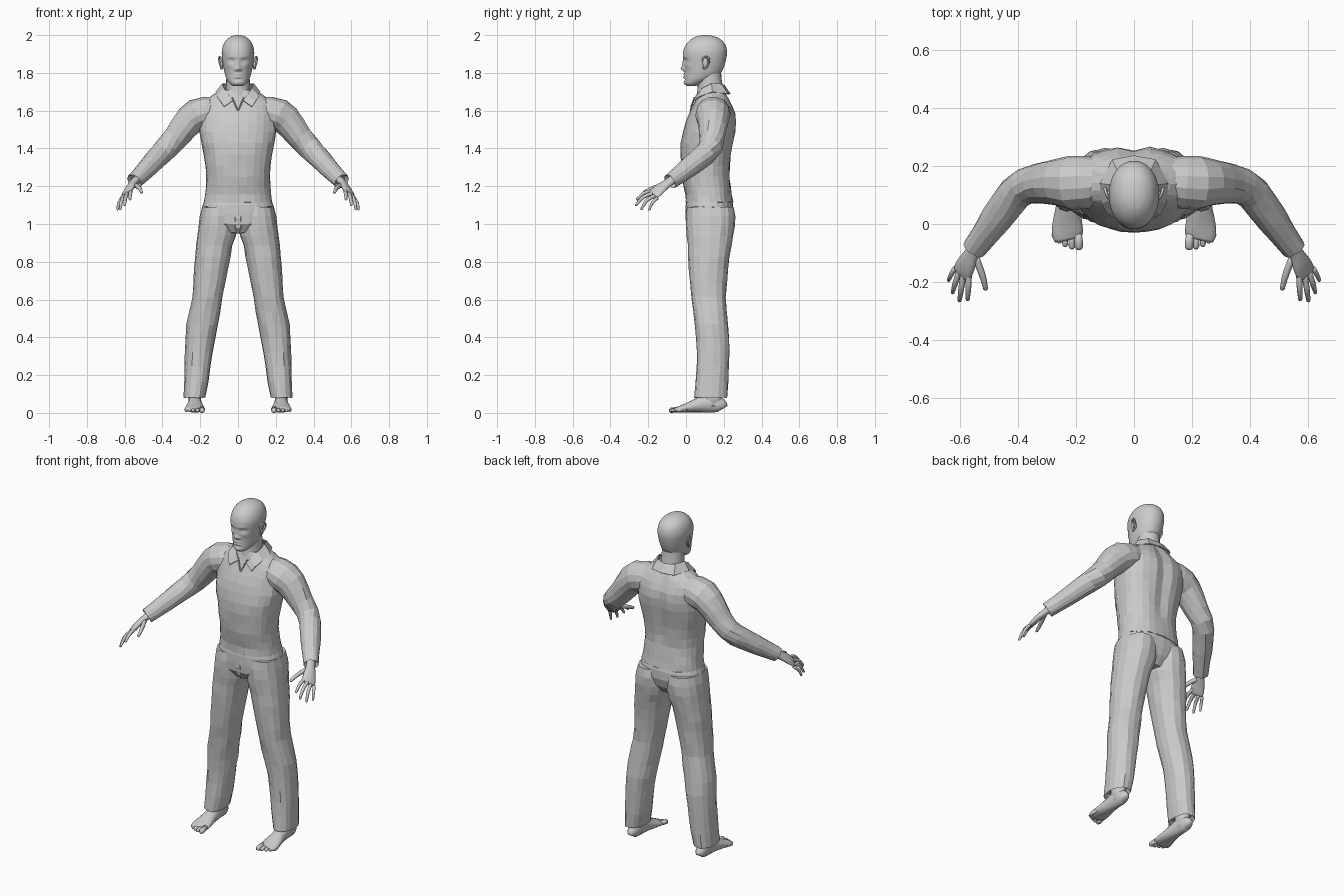
import bpy, bmesh, random
from math import sin, cos, pi, exp, copysign
from mathutils import Vector as V

random.seed(4)


def smooth_rows(rows, n):
    """Catmull-Rom resampling of equal-length tuples to n rows."""
    out, m = [], len(rows) - 1
    for k in range(n):
        f = k / (n - 1) * m
        i = min(int(f), m - 1)
        t = f - i
        p = [rows[max(0, min(m, j))] for j in (i - 1, i, i + 1, i + 2)]
        out.append([0.5 * (2 * b + (c - a) * t + (2 * a - 5 * b + 4 * c - d) * t * t
                    + (3 * b - a - 3 * c + d) * t ** 3) for a, b, c, d in zip(*p)])
    return out


def finish(name, bm, smooth=False, mirror=False):
    bmesh.ops.recalc_face_normals(bm, faces=bm.faces)
    for f in bm.faces:
        f.smooth = smooth
    me = bpy.data.meshes.new(name)
    bm.to_mesh(me)
    bm.free()
    ob = bpy.data.objects.new(name, me)
    bpy.context.collection.objects.link(ob)
    if mirror:
        ob.modifiers.new("mirror", "MIRROR")
    return ob


def add_loft(bm, rings):
    """Skin a list of closed rings and cap both ends."""
    vs = [[bm.verts.new(p) for p in r] for r in rings]
    n = len(vs[0])
    for a, b in zip(vs, vs[1:]):
        for i in range(n):
            bm.faces.new((a[i], a[(i + 1) % n], b[(i + 1) % n], b[i]))
    bm.faces.new(vs[0])
    bm.faces.new(vs[-1])


def tube_rings(rows, n=12, ref=(0, 0, 1)):
    """Rings along a path; rows are x, y, z, side radius, radius along ref."""
    pts = [V(r[:3]) for r in rows]
    rings = []
    for i, r in enumerate(rows):
        t = (pts[min(i + 1, len(pts) - 1)] - pts[max(i - 1, 0)]).normalized()
        b = V(ref)
        b = (b - t * b.dot(t)).normalized()
        a = t.cross(b)
        rings.append([pts[i] + a * r[3] * cos(2 * pi * k / n) + b * r[4] * sin(2 * pi * k / n)
                      for k in range(n)])
    return rings


def section_rings(rows, n=24, p=2.3):
    """Horizontal rings; rows are z, centre x, half width, front y, back y."""
    rings = []
    for z, xc, rx, yf, yb in rows:
        ring = []
        for k in range(n):
            c, s = cos(2 * pi * k / n), sin(2 * pi * k / n)
            ring.append(V((xc + rx * copysign(abs(c) ** (2 / p), c),
                           (yf + yb) / 2 + (yb - yf) / 2 * copysign(abs(s) ** (2 / p), s), z)))
        rings.append(ring)
    return rings


def jitter(rings, a=0.0025):
    return [[q + V([random.uniform(-a, a) for _ in range(3)]) for q in r] for r in rings]


def g(d, s):
    return exp(-(d / s) ** 2)


# Shirt body with a groove down the spine
torso = [(1.115, 0, .182, -.003, .250), (1.17, 0, .174, -.005, .243), (1.23, 0, .168, -.018, .236),
         (1.30, 0, .173, -.026, .236), (1.38, 0, .183, -.029, .245), (1.46, 0, .200, -.023, .260),
         (1.53, 0, .205, -.003, .268), (1.59, 0, .204, .020, .262), (1.64, 0, .185, .042, .243),
         (1.68, 0, .135, .058, .220), (1.71, 0, .085, .066, .205)]
rings = section_rings(smooth_rows(torso, 14), 28)
for r in rings:
    for q in r:
        if q.y > .13:
            q.y -= .016 * g(q.x, .035) * min(1, max(0, (q.z - 1.15) / .2))
bm = bmesh.new()
add_loft(bm, jitter(rings))
finish("shirt_body", bm)

# Sleeves, with the cuff turned in
arm = [(.11, .15, 1.60, .08, .075), (.20, .142, 1.583, .095, .088), (.26, .143, 1.545, .082, .081),
       (.32, .14, 1.47, .069, .069), (.385, .125, 1.395, .062, .062), (.435, .07, 1.345, .058, .058),
       (.49, -.005, 1.285, .051, .051), (.55, -.085, 1.225, .042, .040)]
rings = jitter(tube_rings(smooth_rows(arm, 12), 14))
mid = sum(rings[-1], V()) / 14
rings.append([mid + (q - mid) * .7 + V((-.012, .016, .012)) for q in rings[-1]])
bm = bmesh.new()
add_loft(bm, rings)
finish("sleeves", bm, mirror=True)

# Collar: strip folded over the neckline
top = [(0, .205, 1.735), (.06, .188, 1.742), (.084, .135, 1.745), (.074, .085, 1.718), (.045, .052, 1.68), (.026, .038, 1.655)]
low = [(0, .236, 1.69), (.075, .222, 1.69), (.118, .14, 1.70), (.112, .07, 1.675), (.092, .034, 1.65), (.074, .022, 1.622)]
bm = bmesh.new()
a, b = [bm.verts.new(p) for p in top], [bm.verts.new(p) for p in low]
for i in range(5):
    bm.faces.new((a[i], a[i + 1], b[i + 1], b[i]))
collar = finish("collar", bm, mirror=True)
collar.modifiers.new("thickness", "SOLIDIFY").thickness = .006

# Edges of the open neck
bm = bmesh.new()
add_loft(bm, tube_rings([(.032, .045, 1.67, .004, .005), (.016, .034, 1.635, .004, .005), (.001, .022, 1.598, .003, .004)], 6, (0, 1, 0)))
finish("neckline_edges", bm, mirror=True)

# Trouser seat
hips = [(1.14, 0, .172, .004, .240), (1.10, 0, .187, -.002, .250), (1.05, 0, .200, -.003, .250),
        (1.00, 0, .190, .000, .235), (.955, 0, .100, .030, .200)]
bm = bmesh.new()
add_loft(bm, section_rings(hips, 24))
# Fly bulge
add_loft(bm, section_rings([(1.08, 0, .02, .0, .1), (1.03, 0, .04, -.006, .1), (.98, 0, .035, .004, .1), (.95, 0, .02, .03, .1)], 10))
finish("trouser_seat", bm)

# Trouser legs, with the hem turned in
leg = [(1.09, .100, .090, .004, .252), (1.02, .104, .101, .000, .262), (.95, .111, .104, .004, .252),
       (.88, .127, .096, .010, .240), (.80, .137, .092, .014, .228), (.70, .150, .086, .020, .217),
       (.60, .163, .079, .030, .212), (.50, .185, .084, .044, .220), (.40, .198, .079, .054, .230),
       (.30, .209, .072, .056, .230), (.20, .217, .067, .054, .227), (.08, .231, .057, .044, .220)]
rings = jitter(section_rings(smooth_rows(leg, 16), 16))
mid = sum(rings[-1], V()) / 16
rings.append([mid + (q - mid) * .75 + V((0, 0, .03)) for q in rings[-1]])
bm = bmesh.new()
add_loft(bm, rings)
finish("trouser_legs", bm, mirror=True)

# Feet: one loft from heel to ball, plus ankle and toes
foot = [(.200, .228, .016, .045), (.185, .228, .030, .075), (.13, .228, .034, .100), (.07, .228, .039, .080),
        (.01, .229, .050, .052), (-.03, .229, .054, .036), (-.052, .225, .048, .026)]
rows = [(x, y, h / 2 + .002, w, h / 2) for y, x, w, h in foot]
bm = bmesh.new()
add_loft(bm, tube_rings(smooth_rows(rows, 14), 16))
add_loft(bm, section_rings([(.15, .230, .034, .10, .185), (.08, .229, .034, .09, .19), (.03, .228, .032, .09, .195)], 14))
for x0, x1, y1, r in [(.194, .190, -.089, .0145), (.216, .214, -.087, .0105), (.236, .237, -.079, .010),
                      (.254, .257, -.067, .0095), (.269, .274, -.05, .009)]:
    add_loft(bm, tube_rings([(x0, y1 + .055, .02, r, r), (x1, y1 + .025, .016, r, r * .95), (x1, y1 + .010, .013, r, r),
                             (x1, y1 + .002, .012, r * .7, r * .7), (x1, y1, .012, r * .3, r * .3)], 8))
finish("feet", bm, True, True)

# Hands: flattened palm and five jointed fingers
bm = bmesh.new()
palm = [(.535, -.066, 1.240, .020, .026), (.558, -.102, 1.212, .019, .027), (.576, -.138, 1.187, .017, .037),
        (.591, -.168, 1.160, .013, .039), (.595, -.176, 1.154, .008, .034)]
add_loft(bm, tube_rings(smooth_rows(palm, 9), 14, (.74, .36, -.57)))
for base, mid, tip, r in [((.545, -.115, 1.208), (.522, -.175, 1.190), (.510, -.224, 1.168), .0115),
                          ((.568, -.165, 1.178), (.570, -.222, 1.163), (.572, -.260, 1.130), .0098),
                          ((.586, -.167, 1.165), (.595, -.226, 1.143), (.600, -.264, 1.100), .0100),
                          ((.602, -.162, 1.150), (.616, -.208, 1.125), (.624, -.236, 1.078), .0095),
                          ((.616, -.152, 1.138), (.631, -.178, 1.112), (.638, -.194, 1.076), .0085)]:
    path = smooth_rows([(*base, r * 1.1, r * 1.1), (*mid, r, r), (*tip, r * .7, r * .7)], 7)
    end = V(tip) + (V(tip) - V(mid)).normalized() * .004
    add_loft(bm, tube_rings(path + [(*end, r * .35, r * .35)], 8, (.74, .36, -.57)))
finish("hands", bm, True, True)

# Neck
bm = bmesh.new()
neck = [(1.60, 0, .055, .050, .18), (1.66, 0, .064, .052, .195), (1.72, 0, .064, .062, .196),
        (1.77, 0, .062, .058, .188), (1.83, 0, .060, .05, .185)]
add_loft(bm, section_rings(smooth_rows(neck, 10), 24, 2))
finish("neck", bm, True)

# Head, with the face pushed in and out by soft bumps
skull = [(1.730, 0, .024, .006, .050), (1.742, 0, .042, -.007, .085), (1.765, 0, .059, -.008, .140),
         (1.795, 0, .070, -.007, .182), (1.83, 0, .077, -.009, .200), (1.87, 0, .083, -.014, .212),
         (1.91, 0, .086, -.015, .217), (1.945, 0, .079, -.003, .210), (1.972, 0, .064, .020, .190),
         (1.990, 0, .042, .048, .160), (1.998, 0, .020, .076, .130), (2.000, 0, .004, .096, .108)]
# x, z, x size, z size, depth (negative is outward)
bumps = [(0, 1.845, .009, .022, -.008), (0, 1.823, .012, .012, -.017), (.013, 1.818, .008, .007, -.009),
         (.033, 1.864, .018, .011, .012), (.033, 1.863, .012, .006, -.006), (.03, 1.884, .024, .007, -.004),
         (0, 1.791, .022, .005, -.008), (0, 1.778, .019, .006, -.008), (0, 1.785, .024, .002, .004),
         (0, 1.765, .022, .005, .003), (0, 1.747, .018, .010, -.004), (.045, 1.838, .017, .015, -.004)]
rings = section_rings(smooth_rows(skull, 67), 80, 2.1)
for r in rings:
    for q in r:
        if q.y < .07:
            fade = min(1, (.07 - q.y) / .04)
            q.y += fade * sum(d * g(abs(q.x) - x, sx) * g(q.z - z, sz) for x, z, sx, sz, d in bumps)
bm = bmesh.new()
add_loft(bm, rings)
finish("head", bm, True)

# Ears: thin bowl with a curled rim
bm = bmesh.new()
add_loft(bm, tube_rings([(.080, .100, 1.85, .014, .026), (.089, .104, 1.851, .016, .028), (.091, .104, 1.851, .006, .012)], 14))
rim = [(.083, .088, 1.862), (.090, .092, 1.878), (.096, .108, 1.886), (.100, .122, 1.876),
       (.098, .121, 1.855), (.092, .110, 1.835), (.087, .098, 1.820), (.083, .092, 1.828)]
add_loft(bm, tube_rings(smooth_rows([(*p, .0045, .005) for p in rim], 20), 8, (1, 0, 0)))
finish("ears", bm, True, True)
